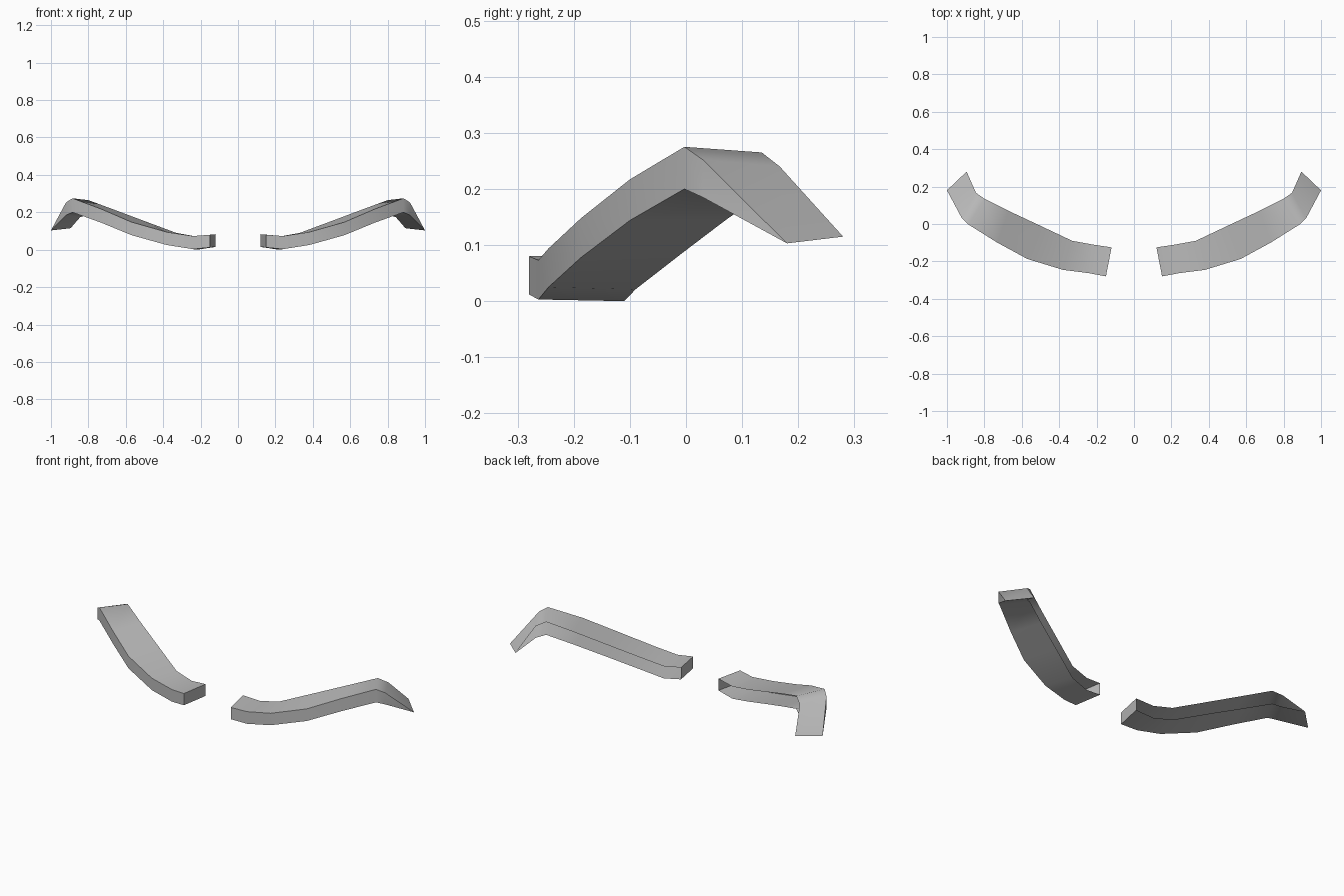
import bpy
import bmesh
from math import radians
from mathutils import Vector

cube = bpy.data.objects.get("Cube")
if cube:
    bpy.data.objects.remove(cube, do_unlink=True)

# One plain grey for everything
grey = bpy.data.materials.new("plain_grey")
grey.use_nodes = True
colour = (0.5, 0.5, 0.5, 1)
grey.diffuse_color = colour
grey.node_tree.nodes["Principled BSDF"].inputs["Base Color"].default_value = colour

# Stations from the inner end to the tip: top back corner, top front corner, wall height
stations = [
    ((.12, -.125, .083), (.15, -.28, .08), .068),
    ((.22, -.11, .07), (.24, -.263, .073), .07),
    ((.33, -.09, .09), (.38, -.245, .094), .069),
    ((.51, -.005, .157), (.57, -.187, .148), .07),
    ((.67, .07, .217), (.73, -.1, .217), .073),
    ((.8, .135, .265), (.885, -.003, .275), .075),
    ((.845, .167, .24), (.92, .03, .252), .067),
    ((.895, .28, .115), (1, .18, .103), 0),
]


def make_trim(name, side):
    """Curved channel, open at the back, tapering to a thin bent tip."""
    bm = bmesh.new()
    rings = []
    for back, front, height in stations:
        drop = Vector((0, 0, height))
        back, front = Vector(back), Vector(front)
        corners = [back, front, front - drop, back - drop]
        rings.append([bm.verts.new((p.x * side, p.y, p.z)) for p in corners])

    def face(loop):
        bm.faces.new(loop if side > 0 else loop[::-1])

    # Top, front and bottom plates
    for a, b in zip(rings, rings[1:]):
        for j in range(3):
            face([a[j], a[j + 1], b[j + 1], b[j]])
    # Inner end cap
    face(rings[0][::-1])
    # Close the tip into a single edge
    bmesh.ops.remove_doubles(bm, verts=bm.verts[:], dist=0.0005)

    mesh = bpy.data.meshes.new(name)
    bm.to_mesh(mesh)
    bm.free()
    mesh.materials.append(grey)
    obj = bpy.data.objects.new(name, mesh)
    bpy.context.collection.objects.link(obj)
    bpy.ops.object.select_all(action="DESELECT")
    obj.select_set(True)
    bpy.context.view_layer.objects.active = obj
    bpy.ops.object.shade_smooth_by_angle(angle=radians(50))


make_trim("left_trim", 1)
make_trim("right_trim", -1)
